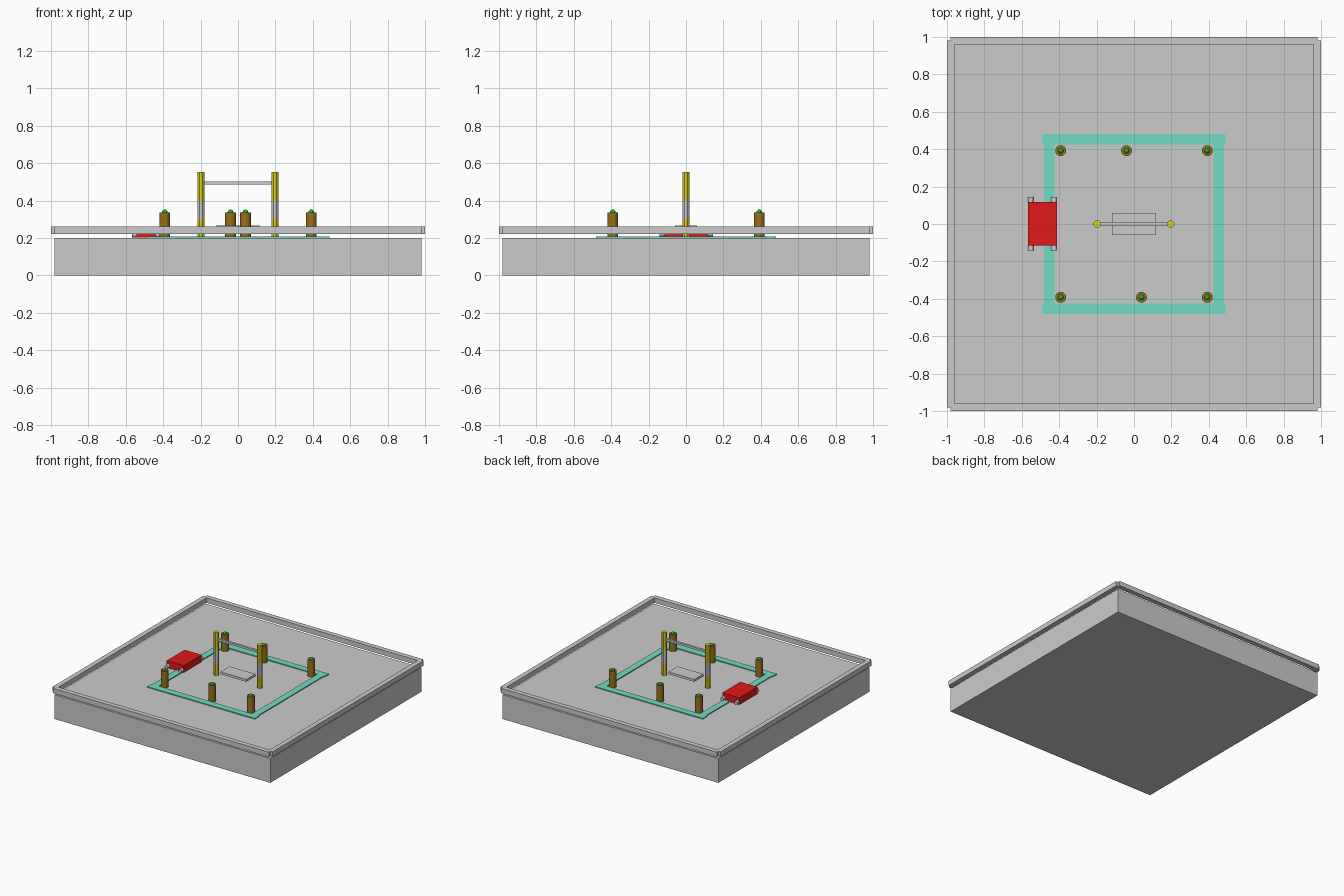
import bpy
import math

if "Cube" in bpy.data.objects:
    bpy.data.objects.remove(bpy.data.objects["Cube"])


def material(name, rgb):
    m = bpy.data.materials.new(name)
    m.diffuse_color = (*rgb, 1)
    m.use_nodes = True
    m.node_tree.nodes["Principled BSDF"].inputs["Base Color"].default_value = m.diffuse_color
    return m


TEAL = material("teal", (0.17, 0.72, 0.55))
RED = material("red", (0.75, 0.01, 0.01))
YELLOW = material("yellow", (0.72, 0.64, 0.01))
BROWN = material("brown", (0.32, 0.16, 0.01))
GREEN = material("green", (0.01, 0.45, 0.02))


def finish(name, mat):
    ob = bpy.context.object
    ob.name = name
    if mat:
        ob.data.materials.append(mat)
    return ob


def box(name, x, y, z, mat=None):
    """Box from (min, max) ranges on each axis."""
    bpy.ops.mesh.primitive_cube_add(size=1, location=[sum(r) / 2 for r in (x, y, z)])
    ob = finish(name, mat)
    ob.scale = [r[1] - r[0] for r in (x, y, z)]
    bpy.ops.object.transform_apply(location=False, rotation=False, scale=True)
    return ob


def rod(name, r, z, x, y, mat=None, sides=16, turn=0):
    """Upright cylinder between two heights."""
    bpy.ops.mesh.primitive_cylinder_add(vertices=sides, radius=r, depth=z[1] - z[0],
                                        location=(x, y, sum(z) / 2), rotation=(0, 0, turn))
    return finish(name, mat)


# Ground slab
box("ground_slab", (-0.98, 0.98), (-0.98, 0.98), (0, 0.2))

# Raised border rails, floating just above the slab
for s, side in ((-1, "a"), (1, "b")):
    edge = (s * 0.98 - 0.02, s * 0.98 + 0.02)
    box("border_rail_x_" + side, (-0.98, 0.98), edge, (0.22, 0.26))
    box("border_rail_y_" + side, edge, (-0.98, 0.98), (0.22, 0.26))

# Square path
for s, side in ((-1, "a"), (1, "b")):
    strip = (s * 0.4525 - 0.0275, s * 0.4525 + 0.0275)
    box("path_x_" + side, (-0.49, 0.49), strip, (0.2, 0.208), TEAL)
    box("path_y_" + side, strip, (-0.425, 0.425), (0.2, 0.208), TEAL)

# Posts with green domed tops
posts = [(-0.392, 0.392), (-0.04, 0.392), (0.392, 0.392),
         (-0.392, -0.392), (0.04, -0.392), (0.392, -0.392)]
for i, (x, y) in enumerate(posts):
    rod(f"post_{i}", 0.029, (0.2, 0.337), x, y, BROWN)
    bpy.ops.object.shade_smooth_by_angle(angle=math.radians(40))
    bpy.ops.mesh.primitive_uv_sphere_add(segments=16, ring_count=8, radius=0.015,
                                         location=(x, y, 0.337))
    finish(f"post_cap_{i}", GREEN)
    bpy.ops.object.shade_smooth_by_angle(angle=math.radians(40))

# Swing frame: banded poles, crossbar and hanging seat
for s, side in ((-1, "left"), (1, "right")):
    for part, z, mat in (("foot", (0.2, 0.3), YELLOW), ("band", (0.3, 0.4), None),
                         ("top", (0.4, 0.553), YELLOW)):
        rod(f"swing_pole_{part}_{side}", 0.0205, z, s * 0.197, 0, mat, 8, math.pi / 8)
box("swing_crossbar", (-0.18, 0.18), (-0.009, 0.009), (0.486, 0.503))
box("swing_seat", (-0.117, 0.117), (-0.059, 0.059), (0.248, 0.267))

# Cart: red body on two axles
box("cart_body", (-0.568, -0.413), (-0.115, 0.118), (0.203, 0.26), RED)
for x, end in ((-0.553, "left"), (-0.428, "right")):
    bpy.ops.mesh.primitive_cylinder_add(vertices=12, radius=0.0145, depth=0.285,
                                        location=(x, 0.001, 0.222), rotation=(math.pi / 2, 0, 0))
    finish("cart_axle_" + end, None)
